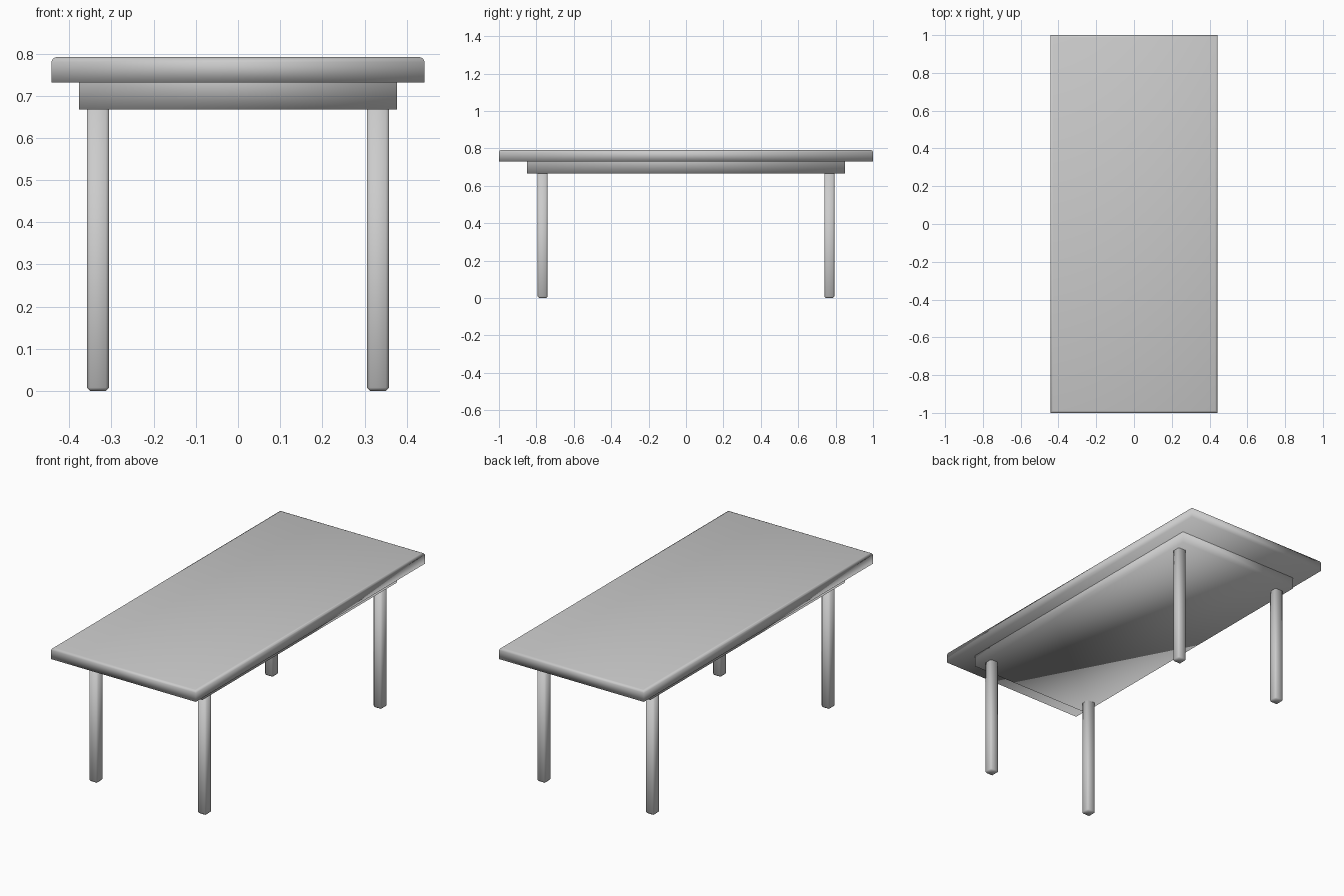
import bpy, bmesh

if "Cube" in bpy.data.objects:
    bpy.data.objects.remove(bpy.data.objects["Cube"])


def box_mesh(cx, cy, sx, sy, z0, z1):
    """bmesh box centred on (cx, cy), spanning z0..z1."""
    bm = bmesh.new()
    bmesh.ops.create_cube(bm, size=1)
    for v in bm.verts:
        v.co.x = cx + v.co.x * sx
        v.co.y = cy + v.co.y * sy
        v.co.z = z0 if v.co.z < 0 else z1
    return bm


def finish(bm, name):
    bmesh.ops.recalc_face_normals(bm, faces=bm.faces)
    for f in bm.faces:
        f.smooth = True
    me = bpy.data.meshes.new(name)
    bm.to_mesh(me)
    bm.free()
    ob = bpy.data.objects.new(name, me)
    bpy.context.collection.objects.link(ob)
    return ob


def bevel(bm, edges, width, segments):
    bmesh.ops.bevel(bm, geom=edges, offset=width, segments=segments,
                    profile=0.5, affect='EDGES', clamp_overlap=True)


# Table top: slab with softened upper rim
bm = box_mesh(0, 0, 0.885, 2.0, 0.731, 0.792)
rim = [e for e in bm.edges if all(v.co.z > 0.78 for v in e.verts)]
bevel(bm, rim, 0.012, 2)
finish(bm, "table_top")

# Apron: shallow box below the top, open where it meets the top
bm = box_mesh(0, 0, 0.755, 1.70, 0.667, 0.731)
lid = [f for f in bm.faces if f.normal.z > 0.9]
bmesh.ops.delete(bm, geom=lid, context='FACES_ONLY')
finish(bm, "apron")

# Legs: square posts with chamfered corners and feet
for end, sy in (("front", -1), ("back", 1)):
    for side, sx in (("left", -1), ("right", 1)):
        bm = box_mesh(sx * 0.332, sy * 0.767, 0.053, 0.053, 0.0, 0.667)
        edges = [e for e in bm.edges if any(v.co.z < 0.1 for v in e.verts)]
        bevel(bm, edges, 0.008, 1)
        finish(bm, f"{end}_{side}_leg")
